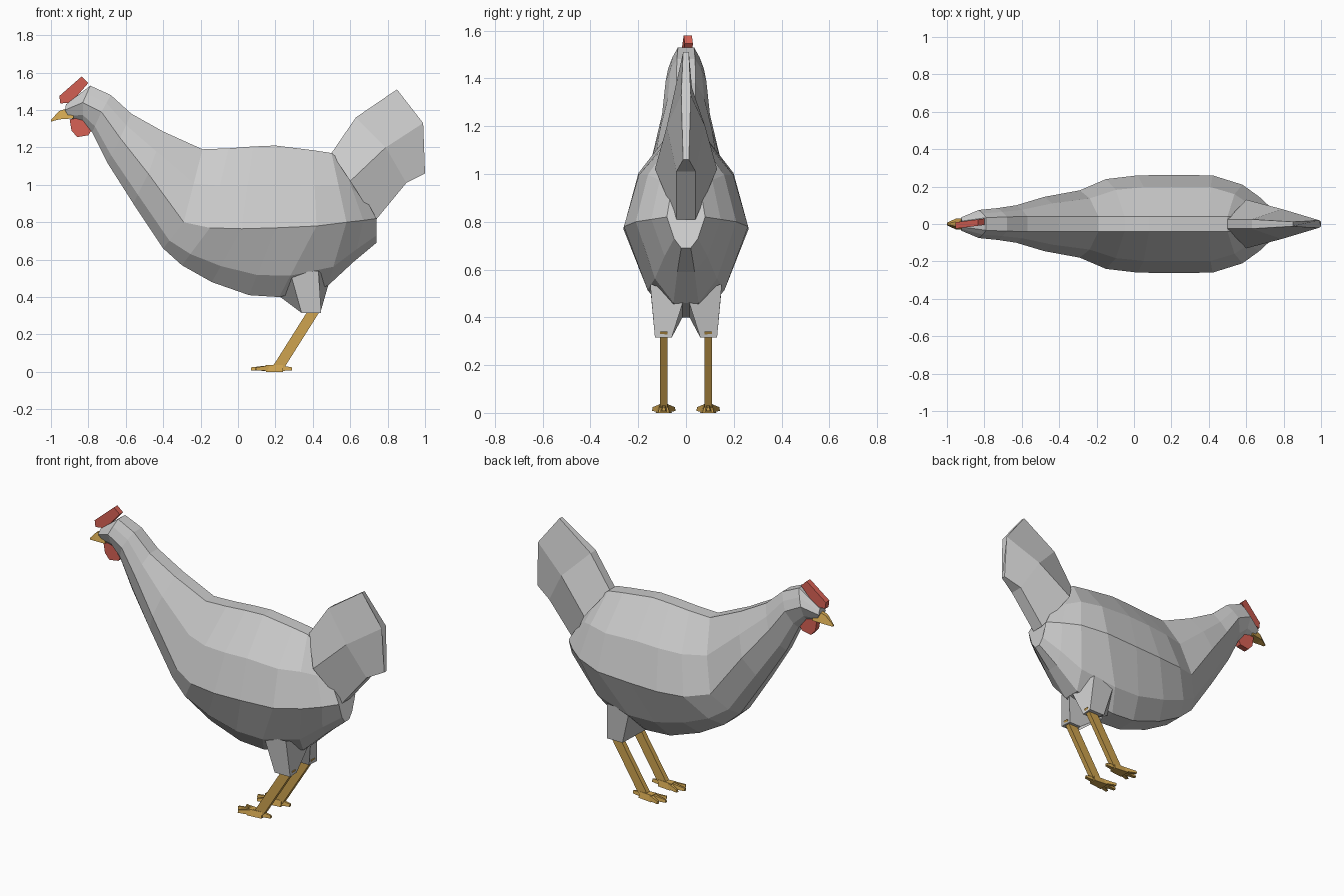
import bpy, bmesh
from mathutils import Vector

if "Cube" in bpy.data.objects:
    bpy.data.objects.remove(bpy.data.objects["Cube"])


def material(name, color):
    m = bpy.data.materials.new(name)
    m.diffuse_color = color
    m.use_nodes = True
    m.node_tree.nodes["Principled BSDF"].inputs["Base Color"].default_value = m.diffuse_color
    return m


RED = material("red_skin", (0.68, 0.12, 0.09, 1))
GOLD = material("gold_horn", (0.62, 0.37, 0.08, 1))


def loft(name, rings, mat=None, caps=(True, True)):
    """Bridge equal rings of points into a flat-shaded object."""
    bm = bmesh.new()
    loops = [[bm.verts.new(p) for p in r] for r in rings]
    n = len(loops[0])
    for a, b in zip(loops, loops[1:]):
        for i in range(n):
            j = (i + 1) % n
            bm.faces.new((a[i], a[j], b[j], b[i]))
    if caps[0]:
        bm.faces.new(loops[0][::-1])
    if caps[1]:
        bm.faces.new(loops[-1])
    bmesh.ops.recalc_face_normals(bm, faces=bm.faces)
    me = bpy.data.meshes.new(name)
    bm.to_mesh(me)
    bm.free()
    ob = bpy.data.objects.new(name, me)
    bpy.context.collection.objects.link(ob)
    if mat:
        me.materials.append(mat)
    return ob


def section(tx, tz, mx, mz, w, bx, bz):
    """Ten-sided bird cross-section from its top, widest and bottom points."""
    top, mid, bot = Vector((tx, 0, tz)), Vector((mx, 0, mz)), Vector((bx, 0, bz))
    half = []
    for p, y in ((top, min(0.04, 0.45 * w)), (top.lerp(mid, 0.47), 0.76 * w),
                 (mid, w), (mid.lerp(bot, 0.7), 0.62 * w), (bot, 0.25 * w)):
        half.append(Vector((p.x, y, p.z)))
    return half + [Vector((p.x, -p.y, p.z)) for p in reversed(half)]


def plate(name, outline, y0, y1, thick, mat):
    """Upright slab from an x-z outline; y runs from y0 to y1 along x."""
    xs = [p[0] for p in outline]
    lo, hi = min(xs), max(xs)
    rings = []
    for s in (-1, 1):
        rings.append([(x, y0 + (y1 - y0) * (x - lo) / (hi - lo) + s * thick / 2, z)
                      for x, z in outline])
    return loft(name, rings, mat)


# Head, neck and body
loft("body", [section(*s) for s in (
    (-.92, 1.43, -.925, 1.40, .035, -.90, 1.355),
    (-.79, 1.53, -.83, 1.44, .075, -.83, 1.345),
    (-.68, 1.48, -.73, 1.39, .085, -.78, 1.28),
    (-.57, 1.38, -.63, 1.25, .10, -.70, 1.12),
    (-.40, 1.285, -.48, 1.06, .145, -.56, .90),
    (-.19, 1.19, -.29, .80, .18, -.40, .66),
    (-.05, 1.195, -.15, .77, .24, -.30, .57),
    (.08, 1.205, .02, .765, .26, -.14, .48),
    (.20, 1.21, .20, .77, .262, .06, .41),
    (.40, 1.185, .42, .78, .26, .22, .40),
    (.50, 1.17, .58, .80, .21, .48, .46),
    (.56, 1.12, .67, .81, .145, .62, .59),
    (.62, 1.04, .74, .82, .08, .74, .69))])

# Tail fan
rings = []
for tx, tz, mx, mz, w, bx, bz in (
        (.50, 1.17, .60, 1.02, .13, .735, .81),
        (.63, 1.36, .79, 1.20, .08, .90, 1.01),
        (.85, 1.51, .99, 1.33, .02, 1.0, 1.06)):
    half = [(tx, .025 if w > .03 else .012, tz), (mx, w, mz), (bx, .04 if w > .03 else .012, bz)]
    rings.append([Vector(p) for p in half] + [Vector((x, -y, z)) for x, y, z in half[::-1]])
loft("tail", rings, caps=(False, True))

# Comb and wattle
plate("comb", [(-.955, 1.475), (-.95, 1.435), (-.89, 1.44), (-.80, 1.545), (-.835, 1.58)],
      -.008, .012, .034, RED)
plate("wattle", [(-.83, 1.36), (-.90, 1.35), (-.89, 1.29), (-.86, 1.255), (-.80, 1.265), (-.785, 1.29)],
      0, 0, .036, RED)


# Hooked beak
def beak_ring(x, top, bottom, w):
    return [(x, -w * .4, top), (x, w * .4, top), (x, w, bottom), (x, -w, bottom)]


loft("beak", [beak_ring(-.88, 1.42, 1.355, .035), beak_ring(-.955, 1.395, 1.35, .028),
              beak_ring(-1.0, 1.348, 1.338, .007)], GOLD)


# Thighs, shanks and feet, one set per side
def toe(name, start, end):
    a, b = Vector(start), Vector(end)
    side = (b - a).cross(Vector((0, 0, 1))).normalized()
    rings = []
    for p, w, h in ((a, .018, .036), (b, .008, .016)):
        rings.append([p - side * w, p + side * w,
                      p + side * w * .6 + Vector((0, 0, h)),
                      p - side * w * .6 + Vector((0, 0, h))])
    loft(name, rings, GOLD)


for label, s in (("left", -1), ("right", 1)):
    loft(label + "_thigh", [
        [(.28, s * .15, .53), (.43, s * .15, .54), (.49, s * .004, .49), (.20, s * .004, .42)],
        [(.34, s * .13, .315), (.445, s * .13, .315), (.44, s * .06, .315), (.36, s * .06, .315)]],
        caps=(False, True))
    y = s * .093
    loft(label + "_shank", [
        [(x - .033, y - .015, z), (x + .033, y - .015, z),
         (x + .033, y + .015, z), (x - .033, y + .015, z)]
        for x, z in ((.415, .34), (.213, .02))], GOLD)
    for i, (ex, dy) in enumerate(((.07, 0), (.095, .042), (.095, -.042), (.29, 0))):
        toe(f"{label}_toe_{i + 1}", (.20, y, .003), (ex, y + dy, .008))
    # Foot pad
    loft(label + "_foot", [
        [(.15, y - k, z), (.24, y - k * .7, z), (.24, y + k * .7, z), (.15, y + k, z)]
        for z, k in ((0, .034), (.036, .022))], GOLD)
